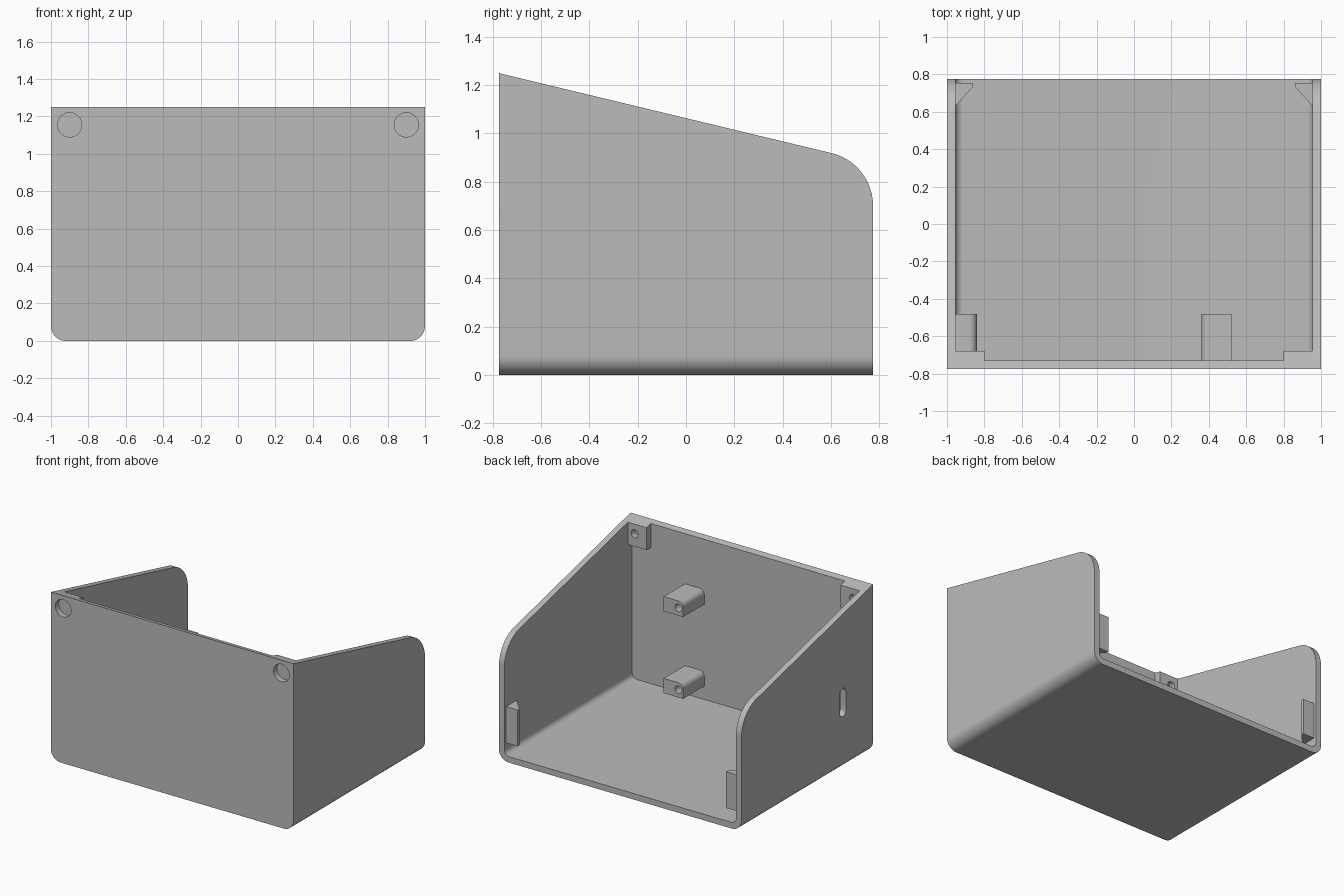
import bpy, bmesh
from math import cos, sin, radians, tan, pi

cube = bpy.data.objects.get("Cube")
if cube:
    bpy.data.objects.remove(cube)

grey = bpy.data.materials.new("plain grey")
grey.use_nodes = True
grey.diffuse_color = (0.5, 0.5, 0.5, 1)
grey.node_tree.nodes["Principled BSDF"].inputs["Base Color"].default_value = (0.5, 0.5, 0.5, 1)

DEPTH, HEIGHT, WALL = 0.775, 1.25, 0.045
INNER = 1 - WALL          # inside face of the side walls
FRONT = -DEPTH + WALL     # inside face of the front wall
SLOPE = radians(13.5)


def arc(cx, cy, r, start, end, n=12):
    """Points along an arc, angles in degrees."""
    angles = [radians(start + (end - start) * i / n) for i in range(n + 1)]
    return [(cx + r * cos(a), cy + r * sin(a)) for a in angles]


def prism(name, points, axis, start, end):
    """Extrude a 2D outline along an axis."""
    place = {"X": lambda p, t: (t, p[0], p[1]),
             "Y": lambda p, t: (p[0], t, p[1]),
             "Z": lambda p, t: (p[0], p[1], t)}[axis]
    bm = bmesh.new()
    a = [bm.verts.new(place(p, start)) for p in points]
    b = [bm.verts.new(place(p, end)) for p in points]
    bm.faces.new(a)
    bm.faces.new(b[::-1])
    for i in range(len(a)):
        j = (i + 1) % len(a)
        bm.faces.new((a[j], a[i], b[i], b[j]))
    bmesh.ops.recalc_face_normals(bm, faces=bm.faces)
    mesh = bpy.data.meshes.new(name)
    bm.to_mesh(mesh)
    bm.free()
    obj = bpy.data.objects.new(name, mesh)
    bpy.context.collection.objects.link(obj)
    mesh.materials.append(grey)
    return obj


def combine(obj, tool, operation):
    """Apply a boolean and remove the tool."""
    bpy.ops.object.select_all(action="DESELECT")
    bpy.context.view_layer.objects.active = obj
    obj.select_set(True)
    mod = obj.modifiers.new("cut", "BOOLEAN")
    mod.operation, mod.object, mod.solver = operation, tool, "EXACT"
    bpy.ops.object.modifier_apply(modifier=mod.name)
    bpy.data.objects.remove(tool)


def bore(obj, x, z, r, start, end):
    combine(obj, prism("bore", arc(x, z, r, 0, 345, 23), "Y", start, end), "DIFFERENCE")


def trough(half, bottom, r, top):
    """U-shaped section with rounded lower corners."""
    return ([(half, top), (-half, top)]
            + arc(-half + r, bottom + r, r, 180, 270)
            + arc(half - r, bottom + r, r, 270, 360))


# Shell: rounded trough with a closed front and an open back
shell = prism("shell", trough(1, 0, 0.08, 1.4), "Y", -DEPTH, DEPTH)
cavity = prism("cavity", trough(INNER, WALL, 0.04, 1.6), "Y", FRONT, 1)
combine(shell, cavity, "DIFFERENCE")

# Corner blocks behind the top of the front wall
for side in (-1, 1):
    outline = [(side * 0.8, FRONT - 0.02), (side * 0.98, FRONT - 0.02),
               (side * 0.98, -0.68), (side * 0.8, -0.68)]
    combine(shell, prism("corner_block", outline, "Z", 1.06, 1.35), "UNION")

# Sloping top edge that rounds down to the back
radius = 0.225
profile = ([(-1, -0.5), (DEPTH + 0, -0.5)]
           + arc(DEPTH - radius, 0.70, radius, 0, 90 - 13.5, 20)
           + [(-1, HEIGHT + (1 - DEPTH) * tan(SLOPE))])
combine(shell, prism("side_profile", profile, "X", -2, 2), "INTERSECT")

# Front recesses and blind screw holes in the corner blocks
for side in (-1, 1):
    bore(shell, side * 0.9, 1.155, 0.065, -1, -DEPTH + 0.04)
    bore(shell, side * 0.9, 1.155, 0.03, FRONT + 0.005, -0.6)

# Upright slot through the right wall
slot = arc(-0.42, 0.575, 0.035, 0, 180) + arc(-0.42, 0.435, 0.035, 180, 360)
combine(shell, prism("slot", slot, "X", -1.2, -0.9), "DIFFERENCE")

parts = [shell]

# Board standoffs on the front wall, one top corner rounded
for name, z in (("upper", 0.755), ("lower", 0.145)):
    top = z + 0.11
    r = 0.04
    left = [(0.36, z), (0.52, z), (0.52, top)] + arc(0.36 + r, top - r, r, 90, 180)
    right = [(-INNER, z), (-0.84, z)] + arc(-0.84 - r, top - r, r, 0, 90) + [(-INNER, top)]
    for side, outline, hole_x in (("left", left, 0.4), ("right", right, -0.88)):
        post = prism(f"{name}_{side}_standoff", outline, "Y", FRONT, -0.48)
        bore(post, hole_x, z + 0.057, 0.028, -0.62, -0.4)
        parts.append(post)

# Wedge-shaped stops inside the back opening
for name, side in (("left", 1), ("right", -1)):
    wedge = [(side * INNER, 0.755), (side * 0.86, 0.755),
             (side * 0.86, 0.735), (side * INNER, 0.63)]
    parts.append(prism(f"{name}_back_stop", wedge, "Z", 0.13, 0.4))

# Smooth the curved faces and keep the edges sharp
bpy.ops.object.select_all(action="DESELECT")
for part in parts:
    part.select_set(True)
bpy.context.view_layer.objects.active = shell
bpy.ops.object.shade_smooth_by_angle(angle=radians(30))
